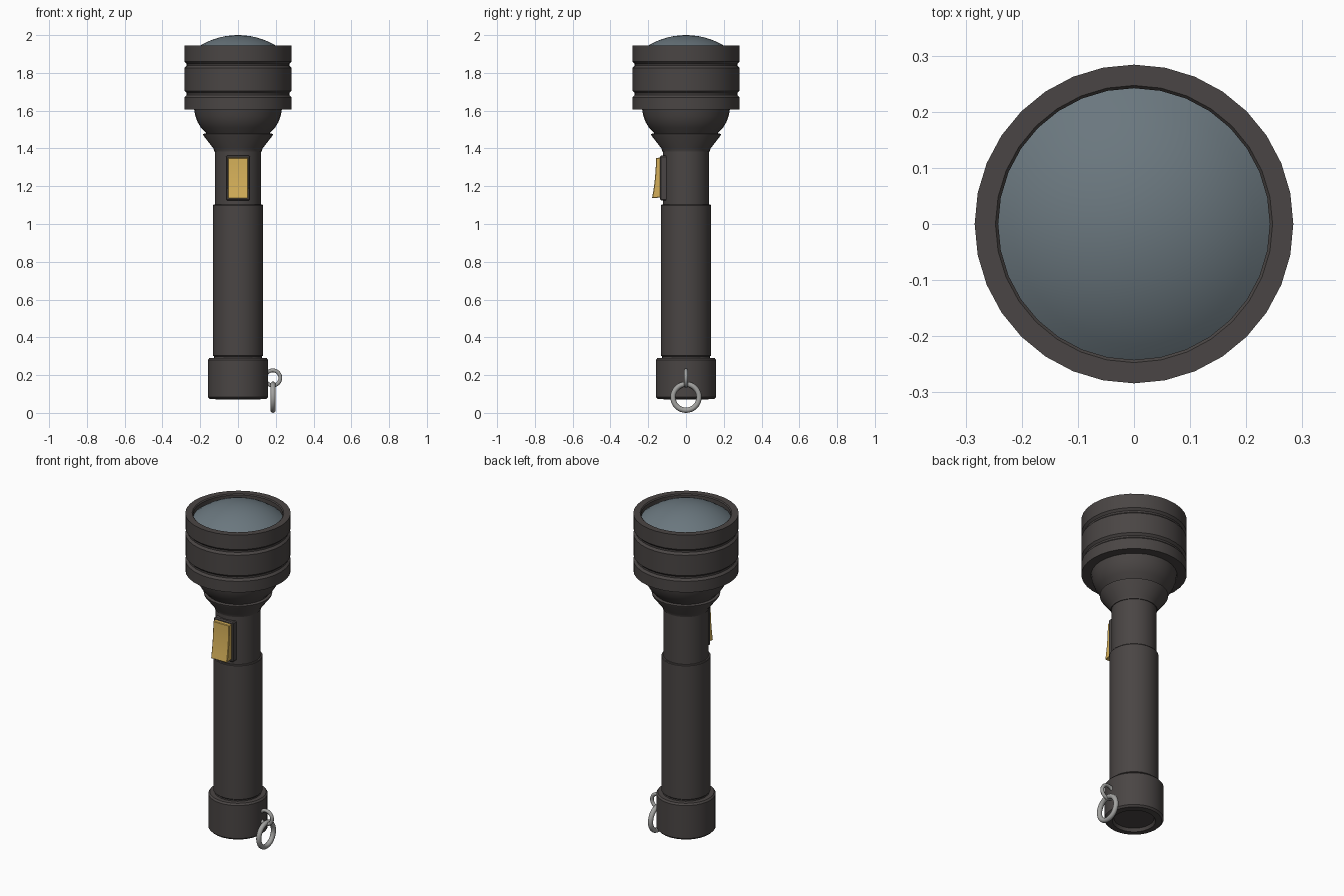
import bpy, bmesh, math
from mathutils import Vector

if "Cube" in bpy.data.objects:
    bpy.data.objects.remove(bpy.data.objects["Cube"])


def material(name, color):
    m = bpy.data.materials.new(name)
    m.diffuse_color = (*color, 1)
    m.use_nodes = True
    m.node_tree.nodes["Principled BSDF"].inputs["Base Color"].default_value = m.diffuse_color
    return m


BLACK = material("warm black plastic", (0.068, 0.060, 0.058))
GLASS = material("blue grey glass", (0.145, 0.185, 0.21))
YELLOW = material("switch yellow", (0.66, 0.43, 0.10))
STEEL = material("ring steel", (0.36, 0.36, 0.35))


def finish(name, bm, mat, angle=35):
    bmesh.ops.recalc_face_normals(bm, faces=bm.faces)
    me = bpy.data.meshes.new(name)
    bm.to_mesh(me)
    bm.free()
    me.materials.append(mat)
    ob = bpy.data.objects.new(name, me)
    bpy.context.collection.objects.link(ob)
    bpy.ops.object.select_all(action='DESELECT')
    bpy.context.view_layer.objects.active = ob
    ob.select_set(True)
    bpy.ops.object.shade_smooth_by_angle(angle=math.radians(angle))
    return ob


def lathe(name, profile, mat, sides=32):
    """Spin (radius, z) points round z; radius 0 ends become poles."""
    bm = bmesh.new()
    rings = []
    for r, z in profile:
        if r == 0:
            rings.append([bm.verts.new((0, 0, z))] * sides)
        else:
            rings.append([bm.verts.new((r * math.cos(2 * math.pi * i / sides),
                                        r * math.sin(2 * math.pi * i / sides), z))
                          for i in range(sides)])
    for a, b in zip(rings, rings[1:]):
        for i in range(sides):
            j = (i + 1) % sides
            quad = list(dict.fromkeys((a[i], a[j], b[j], b[i])))
            bm.faces.new(quad)
    return finish(name, bm, mat)


def prism(name, outline, half_width, mat, bevel):
    """Extrude a (y, z) outline along x."""
    bm = bmesh.new()
    f = bm.faces.new([bm.verts.new((-half_width, y, z)) for y, z in outline])
    ext = bmesh.ops.extrude_face_region(bm, geom=[f])
    bmesh.ops.translate(bm, vec=Vector((2 * half_width, 0, 0)),
                        verts=[v for v in ext["geom"] if isinstance(v, bmesh.types.BMVert)])
    bmesh.ops.recalc_face_normals(bm, faces=bm.faces)
    sharp = [e for e in bm.edges if e.calc_face_angle(0) > 0.9]
    bmesh.ops.bevel(bm, geom=sharp, offset=bevel, segments=1, affect='EDGES')
    return finish(name, bm, mat, 30)


def ring(name, centre, major, minor, axis, mat):
    rot = (math.pi / 2, 0, 0) if axis == 'Y' else (0, math.pi / 2, 0)
    bpy.ops.mesh.primitive_torus_add(location=centre, rotation=rot, major_radius=major,
                                     minor_radius=minor, major_segments=32, minor_segments=12)
    ob = bpy.context.object
    ob.name = name
    ob.data.materials.append(mat)
    bpy.ops.object.shade_smooth()


# tail cap with hollow underside
lathe("tail_cap", [(0, 0.09), (0.108, 0.09), (0.116, 0.072), (0.15, 0.074), (0.16, 0.084),
                   (0.16, 0.28), (0.152, 0.29), (0, 0.29)], BLACK)

# grip tube and slimmer neck
lathe("grip", [(0, 0.28), (0.126, 0.28), (0.126, 0.298), (0.133, 0.304),
               (0.133, 1.098), (0.130, 1.102), (0, 1.102)], BLACK)
lathe("neck", [(0, 1.09), (0.122, 1.09), (0.122, 1.40), (0, 1.40)], BLACK)

# flared collar under the head
lathe("collar", [(0, 1.385), (0.126, 1.385), (0.130, 1.40), (0.183, 1.468),
                 (0.185, 1.477), (0.160, 1.482), (0, 1.482)], BLACK)

# bowl of the head
lathe("head_bowl", [(0, 1.46), (0.155, 1.46), (0.172, 1.485), (0.196, 1.51), (0.214, 1.54),
                    (0.226, 1.572), (0.233, 1.61), (0, 1.61)], BLACK)

# head barrel with two grooves and a lens seat
R = 0.284
profile = [(0, 1.605), (R, 1.605)]
for z in (1.688, 1.843):
    profile += [(R, z - 0.017), (R - 0.012, z - 0.005), (R - 0.012, z + 0.005), (R, z + 0.017)]
profile += [(R, 1.946), (0.247, 1.946), (0.242, 1.94), (0.242, 1.90), (0, 1.90)]
lathe("head_barrel", profile, BLACK)

# domed lens
S, N = 0.39, 8
amax = math.asin(0.242 / S)
lathe("lens", [(S * math.sin(amax * i / N) if i else 0, 2.0 - S + S * math.cos(amax * i / N))
               for i in range(N, -1, -1)], GLASS)

# switch frame and rocker
prism("switch_frame", [(-0.09, 1.125), (-0.138, 1.125), (-0.138, 1.362), (-0.09, 1.362)],
      0.064, BLACK, 0.006)
front = [(-0.159 - 0.021 * (1 - t / 6) ** 2, 1.136 + 0.214 * t / 6) for t in range(7)]
prism("switch_rocker", [(-0.12, 1.142)] + front + [(-0.12, 1.352)], 0.053, YELLOW, 0.003)

# lanyard rings
ring("cap_loop", (0.184, 0, 0.185), 0.040, 0.010, 'Y', STEEL)
ring("hanging_ring", (0.185, 0, 0.083), 0.069, 0.014, 'X', STEEL)
